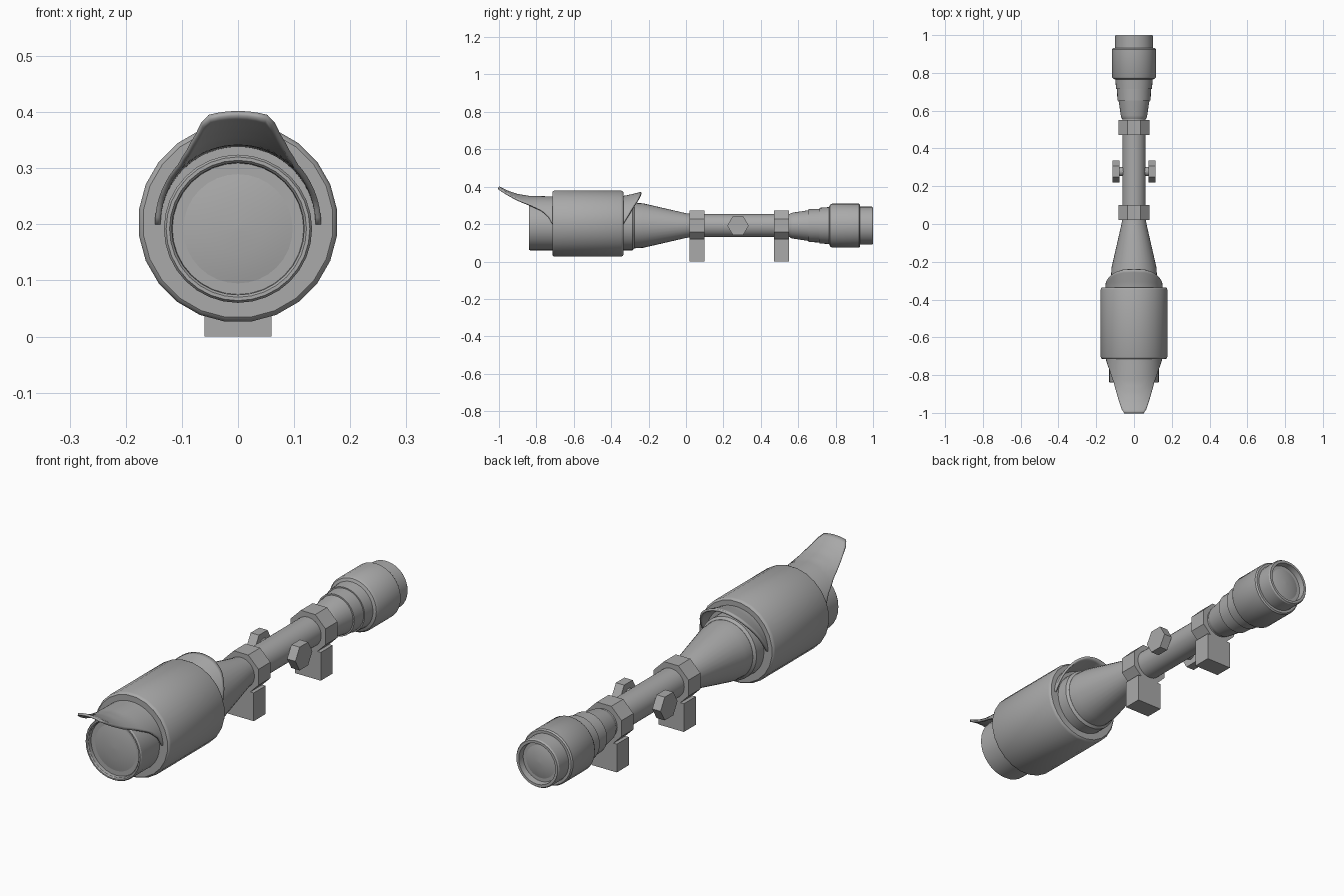
import bpy, bmesh
from math import sin, cos, pi, radians

if "Cube" in bpy.data.objects:
    bpy.data.objects.remove(bpy.data.objects["Cube"], do_unlink=True)

GREY = (0.4, 0.4, 0.4, 1)
metal = bpy.data.materials.new("matte grey")
metal.use_nodes = True
metal.diffuse_color = GREY
metal.node_tree.nodes["Principled BSDF"].inputs["Base Color"].default_value = GREY

AXIS = 0.192  # height of the optical axis


def finish(name, bm, smooth=True):
    bmesh.ops.remove_doubles(bm, verts=bm.verts, dist=1e-5)
    bmesh.ops.recalc_face_normals(bm, faces=bm.faces)
    mesh = bpy.data.meshes.new(name)
    bm.to_mesh(mesh)
    bm.free()
    mesh.materials.append(metal)
    obj = bpy.data.objects.new(name, mesh)
    bpy.context.collection.objects.link(obj)
    if smooth:
        bpy.ops.object.select_all(action="DESELECT")
        obj.select_set(True)
        bpy.context.view_layer.objects.active = obj
        bpy.ops.object.shade_smooth_by_angle(angle=radians(32))
    return obj


def lathe(name, profile, sides=32, z=AXIS, along="y", offset=0, phase=0.0, smooth=True):
    """Spin (position, radius) pairs round the y or x axis; open ends are capped."""
    bm = bmesh.new()
    rings = []
    for t, r in profile:
        ring = []
        for i in range(sides):
            a = phase + 2 * pi * i / sides
            u, w = r * cos(a), z + r * sin(a)
            ring.append(bm.verts.new((u, t, w) if along == "y" else (t, offset + u, w)))
        rings.append(ring)
    for a, b in zip(rings, rings[1:]):
        for i in range(sides):
            j = (i + 1) % sides
            bm.faces.new((a[i], a[j], b[j], b[i]))
    for ring in (rings[0], rings[-1]):
        bm.faces.new(ring)
    return finish(name, bm, smooth)


def lerp(keys, x):
    for (x0, y0), (x1, y1) in zip(keys, keys[1:]):
        if x <= x1:
            return y0 + (y1 - y0) * (x - x0) / (x1 - x0)
    return keys[-1][1]


# Objective bell with a rounded lip and a recess for the lens
lathe("objective_tube", [(-0.82, 0.117), (-0.835, 0.118), (-0.84, 0.122), (-0.84, 0.128),
                         (-0.834, 0.132), (-0.285, 0.132), (-0.275, 0.122)])
lathe("front_lens", [(-0.815, 0.118), (-0.823, 0.085), (-0.828, 0.045), (-0.83, 0.005)])

# Taper and main tube
lathe("taper", [(-0.285, 0.122), (-0.23, 0.119), (0.0, 0.066), (0.03, 0.062)])
lathe("main_tube", [(0.0, 0.062), (0.575, 0.062)])

# Sleeve round the bell
lathe("sleeve", [(-0.715, 0.13), (-0.715, 0.17), (-0.711, 0.175), (-0.703, 0.178),
                 (-0.347, 0.178), (-0.339, 0.175), (-0.335, 0.17), (-0.335, 0.13)],
      sides=24, z=0.203, phase=pi / 24)

# Stepped eyepiece
lathe("eyepiece", [(0.555, 0.062), (0.565, 0.068), (0.575, 0.07), (0.655, 0.082), (0.655, 0.088),
                   (0.715, 0.09), (0.715, 0.095), (0.765, 0.099), (0.77, 0.111), (0.78, 0.117),
                   (0.925, 0.117), (0.931, 0.112), (0.931, 0.101), (0.994, 0.101),
                   (1.0, 0.097), (1.0, 0.086), (0.975, 0.083)])
lathe("rear_lens", [(0.97, 0.084), (0.978, 0.06), (0.983, 0.03), (0.985, 0.004)])

# Sunshade: a half shell under the sleeve, flared at both ends
FRONT = [(0, -1), (15, -1), (20, -0.98), (25, -0.95), (36, -0.89), (45, -0.84),
         (61, -0.77), (75, -0.735), (90, -0.715)]
BACK = [(0, -0.24), (20, -0.243), (38, -0.257), (60, -0.29), (90, -0.335)]
FLARE = [(-1, 0.202), (-0.95, 0.178), (-0.9, 0.161), (-0.84, 0.151), (-0.72, 0.148),
         (-0.36, 0.148), (-0.32, 0.153), (-0.24, 0.172)]
bm = bmesh.new()
rows, cols = 48, 36
grid = []
for i in range(cols + 1):
    deg = -90 + 180 * i / cols
    y0, y1 = lerp(FRONT, abs(deg)), lerp(BACK, abs(deg))
    line = []
    for j in range(rows + 1):
        y = y0 + (y1 - y0) * j / rows
        r = lerp(FLARE, y)
        line.append(bm.verts.new((r * sin(radians(deg)), y, 0.2 + r * cos(radians(deg)))))
    grid.append(line)
for a, b in zip(grid, grid[1:]):
    for j in range(rows):
        bm.faces.new((a[j], a[j + 1], b[j + 1], b[j]))
shade = finish("sunshade", bm)
if shade.data.polygons[0].normal.x > 0:
    shade.data.flip_normals()
shell = shade.modifiers.new("thickness", "SOLIDIFY")
shell.thickness = 0.01
shell.offset = -1

# Mounts: octagonal clamp on a square foot
for label, y in (("front", 0.06), ("rear", 0.51)):
    lathe(label + "_clamp", [(y - 0.04, 0.082 / cos(pi / 8)), (y + 0.04, 0.082 / cos(pi / 8))],
          sides=8, phase=pi / 8, smooth=False)
    bm = bmesh.new()
    bmesh.ops.create_cube(bm, size=1)
    for v in bm.verts:
        v.co = (v.co.x * 0.12, y + v.co.y * 0.08, 0.06 + v.co.z * 0.12)
    finish(label + "_foot", bm, smooth=False)

# Hexagonal adjustment knobs on short stems
for label, s in (("left", 1), ("right", -1)):
    lathe(label + "_knob", [(s * 0.076, 0.057), (s * 0.115, 0.057)], sides=6,
          along="x", offset=0.278, smooth=False)
    lathe(label + "_stem", [(s * 0.05, 0.025), (s * 0.08, 0.025)], sides=12,
          along="x", offset=0.278)
